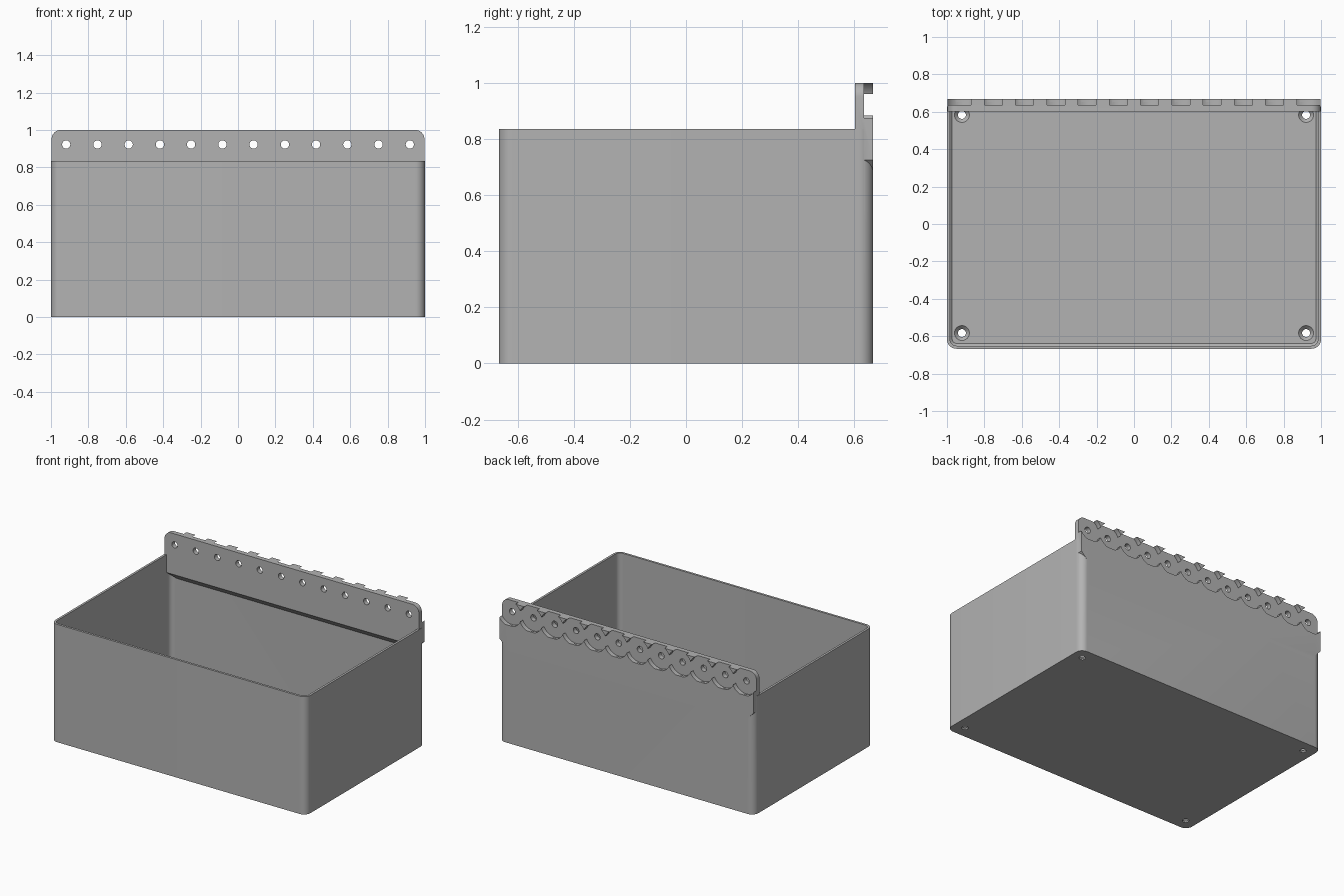
import bpy, bmesh, math

if "Cube" in bpy.data.objects:
    bpy.data.objects.remove(bpy.data.objects["Cube"], do_unlink=True)

grey = bpy.data.materials.new("plain grey")
grey.use_nodes = True
COLOUR = (0.45, 0.45, 0.45, 1)
grey.diffuse_color = COLOUR
grey.node_tree.nodes["Principled BSDF"].inputs["Base Color"].default_value = COLOUR

HX, HY, HEIGHT, WALL = 1.0, 0.667, 0.835, 0.016
PLATE_FRONT, PLATE_BACK = 0.602, 0.635
HOLE_Z, PITCH, COUNT = 0.922, 0.167, 12


def loft(name, rings):
    """Solid made by joining rings of equal length, capped at both ends."""
    bm = bmesh.new()
    loops = [[bm.verts.new(p) for p in ring] for ring in rings]
    n = len(loops[0])
    for a, b in zip(loops, loops[1:]):
        for i in range(n):
            j = (i + 1) % n
            bm.faces.new((a[i], a[j], b[j], b[i]))
    bm.faces.new(loops[0])
    bm.faces.new(loops[-1])
    bmesh.ops.recalc_face_normals(bm, faces=bm.faces)
    mesh = bpy.data.meshes.new(name)
    bm.to_mesh(mesh)
    bm.free()
    mesh.materials.append(grey)
    ob = bpy.data.objects.new(name, mesh)
    bpy.context.collection.objects.link(ob)
    return ob


def arc(cx, cy, r, start, end, steps):
    return [(cx + r * math.cos(math.radians(start + (end - start) * i / steps)),
             cy + r * math.sin(math.radians(start + (end - start) * i / steps)))
            for i in range(steps + 1)]


def rounded_ring(inset, z, radius):
    x, y = HX - inset - radius, HY - inset - radius
    pts = []
    for k, (sx, sy) in enumerate([(1, 1), (-1, 1), (-1, -1), (1, -1)]):
        pts += arc(sx * x, sy * y, radius, 90 * k, 90 * k + 90, 10)
    return [(px, py, z) for px, py in pts]


def circle(r, steps=40):
    return arc(0, 0, r, 0, 360, steps)[:-1]


def combine(target, tool, operation):
    mod = target.modifiers.new(operation, 'BOOLEAN')
    mod.operation, mod.object, mod.solver = operation, tool, 'EXACT'
    bpy.context.view_layer.objects.active = target
    bpy.ops.object.modifier_apply(modifier=mod.name)
    bpy.data.objects.remove(tool, do_unlink=True)


def cross_cylinder(x, r, y0, y1):
    return loft("cutter", [[(x + a, y, HOLE_Z + b) for a, b in circle(r)]
                           for y in (y0, y1)])


# Open box with rounded corners and a small chamfer around the floor
box = loft("box", [rounded_ring(0, z, 0.05) for z in (0, HEIGHT)])
cavity = loft("cavity", [rounded_ring(WALL + 0.012, 0.03, 0.025),
                         rounded_ring(WALL, 0.042, 0.035),
                         rounded_ring(WALL, 1.2, 0.035)])
combine(box, cavity, 'DIFFERENCE')

# Hinge plate with rounded top corners and sloped lower corners
half = 0.997
right = [(half - 0.065, 0.66), (half, 0.725)] + arc(half - 0.05, 0.95, 0.05, 0, 90, 10)
profile = right + [(-x, z) for x, z in reversed(right)]
plate = loft("hinge_plate", [[(x, y, z) for x, z in profile] for y in (PLATE_FRONT, HY)])

# Sloped underside of the plate inside the box
wedge = [(0.59, 0.722), (HY - WALL, 0.661), (HY - WALL, 0.5), (0.59, 0.5)]
inner = HX - WALL
combine(plate, loft("cutter", [[(x, y, z) for y, z in wedge] for x in (-inner, inner)]),
        'DIFFERENCE')

# Row of scalloped recesses with a pin hole in each
for i in range(COUNT):
    x = (i - (COUNT - 1) / 2) * PITCH
    combine(plate, cross_cylinder(x, 0.092, PLATE_BACK, 0.75), 'DIFFERENCE')
    combine(plate, cross_cylinder(x, 0.022, 0.5, 0.75), 'DIFFERENCE')
combine(box, plate, 'UNION')

# Countersunk screw holes in the floor corners
for sx in (-1, 1):
    for sy in (-1, 1):
        rings = [[(sx * 0.92 + a, sy * 0.583 + b, z) for a, b in circle(r)]
                 for z, r in ((-0.05, 0.021), (0.01, 0.021), (0.03, 0.04), (0.05, 0.04))]
        combine(box, loft("cutter", rings), 'DIFFERENCE')

box.name = "box_with_hinge_plate"
bpy.ops.object.select_all(action='DESELECT')
box.select_set(True)
bpy.context.view_layer.objects.active = box
bpy.ops.object.shade_smooth_by_angle(angle=math.radians(30))
